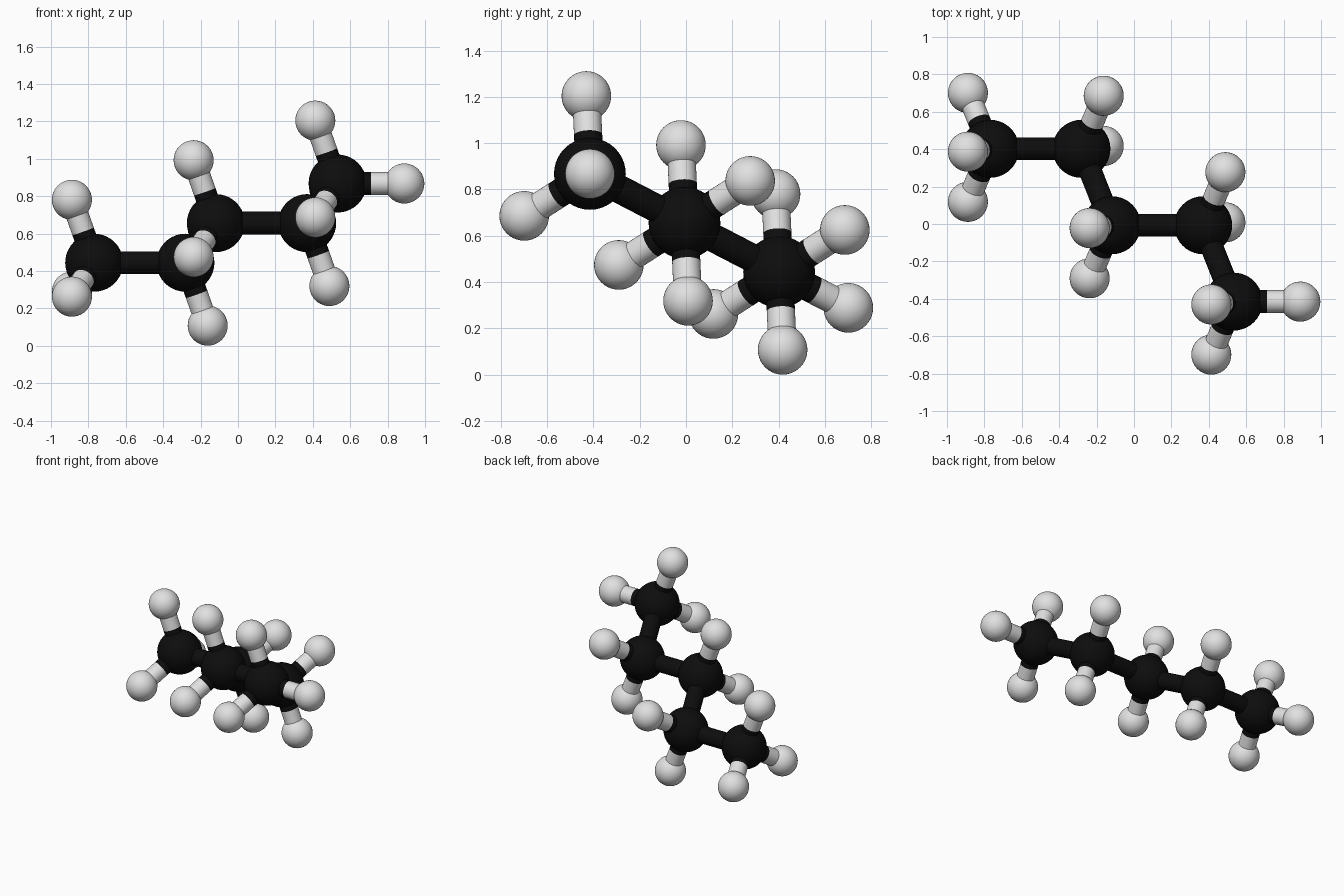
import bpy, math
from mathutils import Vector

if "Cube" in bpy.data.objects:
    bpy.data.objects.remove(bpy.data.objects["Cube"])

BOND_CC, BOND_CH = 0.488, 0.357
R_CARBON, R_HYDROGEN, R_BOND = 0.155, 0.107, 0.061


def material(name, value):
    m = bpy.data.materials.new(name)
    m.diffuse_color = (value, value, value, 1)
    m.use_nodes = True
    m.node_tree.nodes["Principled BSDF"].inputs["Base Color"].default_value = m.diffuse_color
    return m


black = material("carbon black", 0.004)
white = material("hydrogen white", 0.75)


def finish(name, mat):
    ob = bpy.context.object
    ob.name = name
    ob.data.materials.append(mat)
    bpy.ops.object.shade_smooth_by_angle(angle=math.radians(40))


def ball(name, pos, radius, mat):
    bpy.ops.mesh.primitive_uv_sphere_add(segments=40, ring_count=20, radius=radius, location=pos)
    finish(name, mat)


def rod(name, a, b, mat):
    d = b - a
    bpy.ops.mesh.primitive_cylinder_add(vertices=32, radius=R_BOND, depth=d.length, location=(a + b) / 2,
                                        rotation=d.to_track_quat('Z', 'Y').to_euler())
    finish(name, mat)


def direction(sign, degrees):
    """Tetrahedral direction leaning along x by sign/3, at an angle in the yz plane."""
    t = math.radians(degrees)
    s = math.sqrt(8) / 3
    return Vector((sign / 3, s * math.cos(t), s * math.sin(t)))


# Zigzag carbon chain: alternate steps along x and along the tilted direction
along, tilted = Vector((1, 0, 0)), direction(1, 152.6)
carbons = [Vector((-0.769, 0.402, 0.444))]
for step in (along, tilted, along, tilted):
    carbons.append(carbons[-1] + step * BOND_CC)

for i, c in enumerate(carbons):
    ball(f"carbon_{i + 1}", c, R_CARBON, black)
    if i:
        rod(f"carbon_bond_{i}", carbons[i - 1], c, black)

    # Hydrogens fill the free tetrahedral directions
    if i % 2:
        free = [direction(1, 32.6), direction(1, -87.4)]
    else:
        free = [direction(-1, 92.6), direction(-1, 212.6)]
    if i == 0:
        free.append(direction(-1, -27.4))
    if i == 4:
        free.append(along)
    for k, d in enumerate(free):
        tag = f"{i + 1}_{k + 1}"
        h, mid = c + d * BOND_CH, c + d * BOND_CH / 2
        ball(f"hydrogen_{tag}", h, R_HYDROGEN, white)
        rod(f"bond_inner_{tag}", c, mid, black)
        rod(f"bond_outer_{tag}", mid, h, white)
